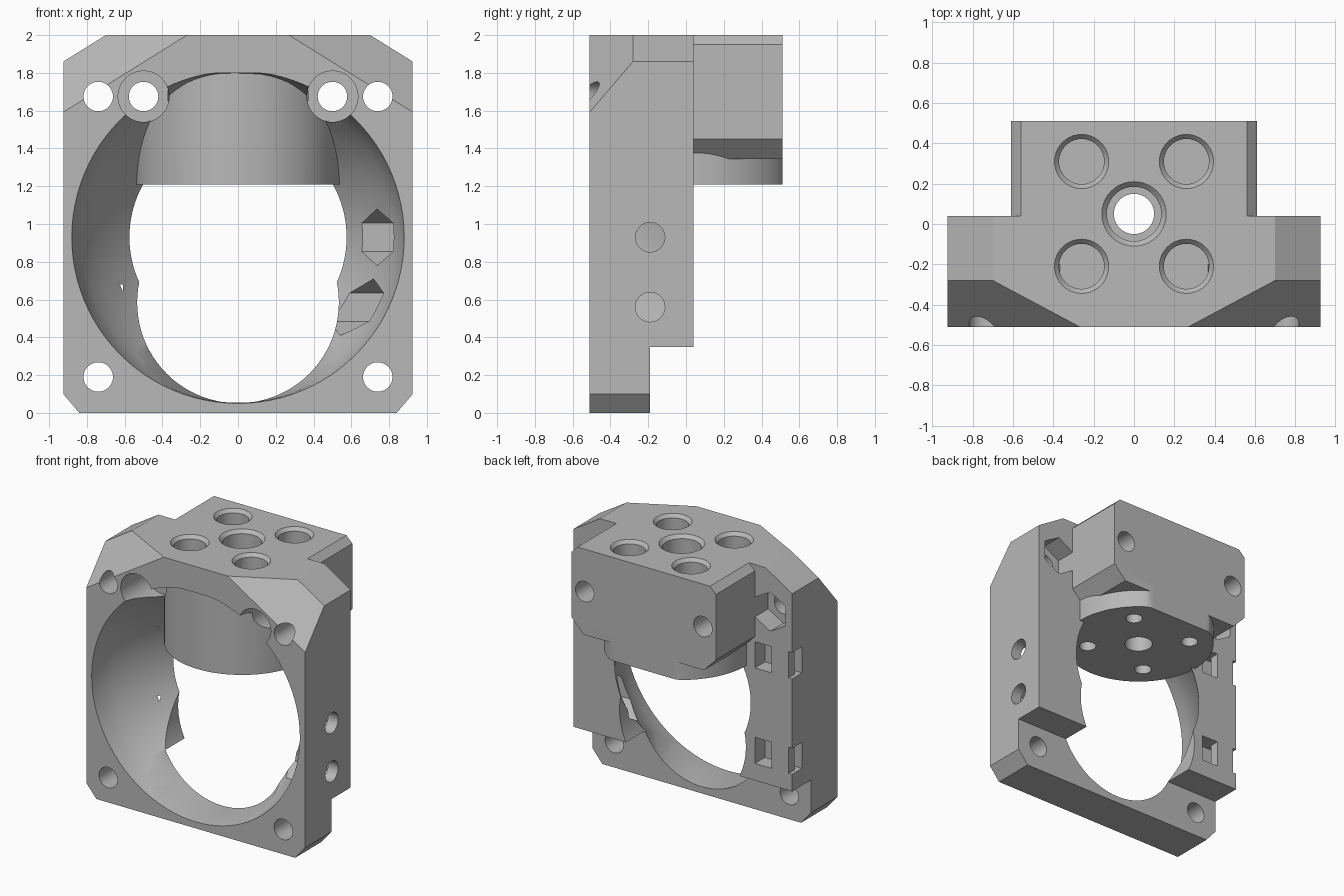
import bpy, bmesh, math
from mathutils import Vector

if "Cube" in bpy.data.objects:
    bpy.data.objects.remove(bpy.data.objects["Cube"], do_unlink=True)

grey = bpy.data.materials.new("plain_grey")
grey.use_nodes = True
grey.diffuse_color = (0.48, 0.48, 0.48, 1)
grey.node_tree.nodes["Principled BSDF"].inputs["Base Color"].default_value = (0.48, 0.48, 0.48, 1)


def place(axis, u, v, t):
    return {"x": (t, u, v), "y": (u, t, v), "z": (u, v, t)}[axis]


def loft(name, axis, sections):
    """Closed solid through (position, 2D outline) sections along an axis."""
    bm = bmesh.new()
    rings = [[bm.verts.new(place(axis, u, v, t)) for u, v in pts] for t, pts in sections]
    n = len(rings[0])
    for a, b in zip(rings, rings[1:]):
        for i in range(n):
            j = (i + 1) % n
            bm.faces.new((a[i], a[j], b[j], b[i]))
    bm.faces.new(rings[0])
    bm.faces.new(rings[-1])
    bmesh.ops.recalc_face_normals(bm, faces=bm.faces)
    mesh = bpy.data.meshes.new(name)
    bm.to_mesh(mesh)
    bm.free()
    mesh.materials.append(grey)
    obj = bpy.data.objects.new(name, mesh)
    bpy.context.collection.objects.link(obj)
    return obj


def prism(name, axis, pts, a, b):
    return loft(name, axis, [(a, pts), (b, pts)])


def circle(u, v, r, n=40, top=9.0):
    return [(u + r * math.sin(2 * math.pi * i / n),
             min(v + r * math.cos(2 * math.pi * i / n), top)) for i in range(n)]


def mirrored(half):
    return half + [(-x, z) for x, z in reversed(half)]


def box(name, x0, x1, y0, y1, z0, z1):
    return prism(name, "z", [(x0, y0), (x1, y0), (x1, y1), (x0, y1)], z0, z1)


def combine(target, tool, operation="DIFFERENCE"):
    mod = target.modifiers.new("combine", "BOOLEAN")
    mod.operation, mod.object, mod.solver = operation, tool, "EXACT"
    bpy.context.view_layer.objects.active = target
    bpy.ops.object.modifier_apply(modifier=mod.name)
    bpy.data.objects.remove(tool, do_unlink=True)


# Main frame with chamfered corners
body = prism("mount_body", "y",
             mirrored([(0.7, 2), (0.925, 1.86), (0.925, 0.1), (0.84, 0)]), -0.51, 0.04)

# Sloped facets on the upper front corners
bm = bmesh.new()
bm.from_mesh(body.data)
for s in (1, -1):
    cut = bmesh.ops.bisect_plane(
        bm, geom=bm.verts[:] + bm.edges[:] + bm.faces[:], dist=1e-5,
        plane_co=Vector((0.27 * s, -0.51, 2)), plane_no=Vector((0.094 * s, -0.176, 0.151)),
        clear_outer=True)
    edges = [e for e in cut["geom_cut"] if isinstance(e, bmesh.types.BMEdge)]
    bmesh.ops.holes_fill(bm, edges=[e for e in edges if e.is_boundary], sides=0)
bmesh.ops.recalc_face_normals(bm, faces=bm.faces)
bm.to_mesh(body.data)
bm.free()

# Step at the lower back
combine(body, box("step_cutter", -1.2, 1.2, -0.19, 0.3, -0.2, 0.35))

# Curved funnel bore, plus a lower lobe running straight out of the back
funnel = [(-0.53, 0.883), (-0.51, 0.88), (-0.42, 0.862), (-0.32, 0.825), (-0.19, 0.75),
          (-0.06, 0.66), (0.04, 0.575), (0.07, 0.55)]
combine(body, loft("funnel_cutter", "y",
                   [(y, circle(0, 0.93, r, 96, 1.8)) for y, r in funnel]))
combine(body, loft("lobe_cutter", "y", [(-0.52, circle(0, 0.93, 0.876, 88, 1.79)),
                                        (-0.19, circle(0, 0.585, 0.534, 88)),
                                        (0.08, circle(0, 0.585, 0.534, 88))]))

# Rear block and the round boss hanging below it
block = prism("rear_block", "y",
              mirrored([(0.56, 2), (0.61, 1.95), (0.61, 1.45), (0.51, 1.345)]), 0.0, 0.51)
combine(body, block, "UNION")
boss = prism("boss", "z", circle(0, 0.05, 0.54, 96, 0.51), 1.21, 1.9)
combine(body, boss, "UNION")

# Screw holes from the front, with counterbores and nut pockets
for s in (1, -1):
    for x, z in ((0.74, 1.675), (0.74, 0.19), (0.5, 1.675)):
        combine(body, prism("screw_cutter", "y", circle(x * s, z, 0.078), -0.7, 0.7))
    combine(body, prism("counterbore_cutter", "y", circle(0.5 * s, 1.675, 0.135), -0.7, -0.2))
    combine(body, prism("nut_cutter", "y", circle(0.74 * s, 1.675, 0.15, 6), -0.12, 0.16))

# Top sockets with bevelled rims, and small blind holes under the boss
for x in (0.26, -0.26):
    for y in (0.31, -0.21):
        combine(body, loft("socket_cutter", "z", [
            (1.65, circle(x, y, 0.112)), (1.975, circle(x, y, 0.112)),
            (2.005, circle(x, y, 0.139))]))
        combine(body, prism("blind_cutter", "z", circle(x, y, 0.06), 1.1, 1.6))
combine(body, loft("centre_cutter", "z", [
    (1.7, circle(0, 0.05, 0.135)), (1.975, circle(0, 0.05, 0.135)),
    (2.005, circle(0, 0.05, 0.165))]))
combine(body, prism("centre_hole_cutter", "z", circle(0, 0.05, 0.1), 1.1, 1.8))

# Cross holes on the left side, with hexagonal pockets inside the bore
for z in (0.93, 0.56):
    combine(body, prism("side_hole_cutter", "x", circle(-0.19, z, 0.078), 0.6, 1.1))
    combine(body, prism("side_nut_cutter", "x", circle(-0.19, z, 0.15, 6), 0.5, 0.84))

# Strap slots on the right rear corner
for z in (0.48, 1.21):
    combine(body, box("slot_cutter", -0.75, -0.61, -0.08, 0.2, z, z + 0.2))
    combine(body, box("corner_cutter", -1.1, -0.895, -0.08, 0.2, z, z + 0.2))
    combine(body, box("tunnel_cutter", -1.1, -0.62, -0.08, -0.03, z, z + 0.2))

body.data.materials.clear()
body.data.materials.append(grey)
for p in body.data.polygons:
    p.material_index = 0
bpy.ops.object.select_all(action="DESELECT")
body.select_set(True)
bpy.context.view_layer.objects.active = body
bpy.ops.object.shade_smooth_by_angle(angle=math.radians(25))
